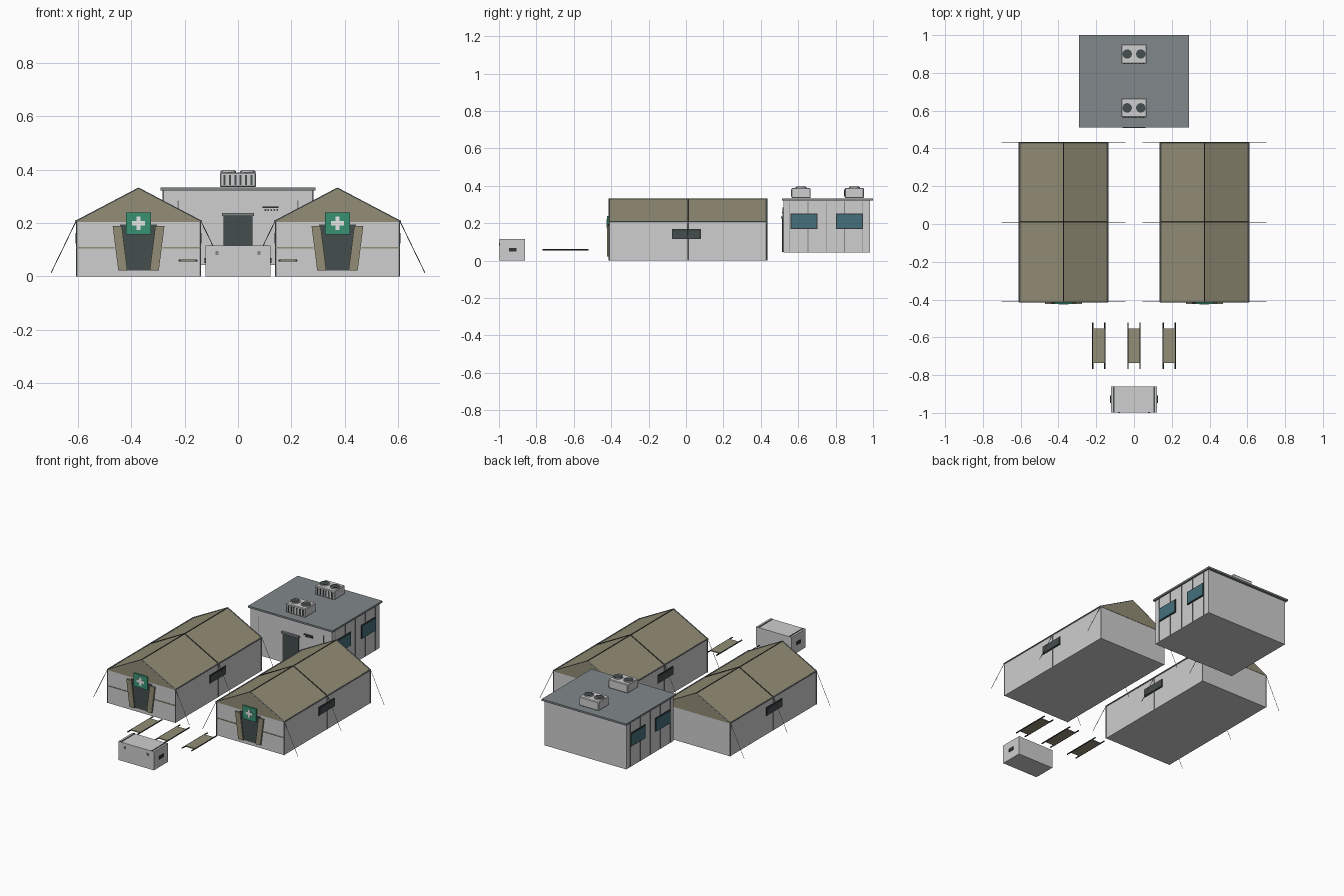
import bpy, bmesh, math
from mathutils import Vector

if "Cube" in bpy.data.objects:
    bpy.data.objects.remove(bpy.data.objects["Cube"])

def material(name, col):
    m = bpy.data.materials.new(name)
    m.diffuse_color = (*col, 1)
    m.use_nodes = True
    m.node_tree.nodes["Principled BSDF"].inputs["Base Color"].default_value = m.diffuse_color
    return m

GREY = material("light grey", (0.62, 0.62, 0.62))
OLIVE = material("olive canvas", (0.29, 0.27, 0.18))
SLATE = material("slate", (0.22, 0.25, 0.26))
DARK = material("charcoal", (0.06, 0.075, 0.075))
BLACK = material("dark trim", (0.03, 0.035, 0.035))
GLASS = material("teal glass", (0.06, 0.16, 0.20))
GREEN = material("green", (0.04, 0.29, 0.17))
WHITE = material("white", (0.85, 0.85, 0.85))
ROPE = material("rope", (0.22, 0.22, 0.20))

def finish(name, bm, mat):
    bmesh.ops.recalc_face_normals(bm, faces=bm.faces)
    me = bpy.data.meshes.new(name)
    bm.to_mesh(me)
    bm.free()
    me.materials.append(mat)
    ob = bpy.data.objects.new(name, me)
    bpy.context.collection.objects.link(ob)
    return ob

def box(name, x, y, z, mat, bevel=0):
    bm = bmesh.new()
    bmesh.ops.create_cube(bm, size=1)
    for v in bm.verts:
        v.co = Vector([sum(r) / 2 + c * abs(r[1] - r[0]) for r, c in zip((x, y, z), v.co)])
    if bevel:
        bmesh.ops.bevel(bm, geom=bm.edges[:], offset=bevel, segments=1, affect='EDGES')
    return finish(name, bm, mat)

def prism(name, profile, y0, y1, mat):
    """Extrude an (x, z) outline along y."""
    bm = bmesh.new()
    f = bm.faces.new([bm.verts.new((x, y0, z)) for x, z in profile])
    r = bmesh.ops.extrude_face_region(bm, geom=[f])
    bmesh.ops.translate(bm, vec=(0, y1 - y0, 0),
                        verts=[g for g in r['geom'] if isinstance(g, bmesh.types.BMVert)])
    return finish(name, bm, mat)

def rod(name, a, b, r, mat, sides=6):
    a, b = Vector(a), Vector(b)
    bm = bmesh.new()
    bmesh.ops.create_cone(bm, cap_ends=True, segments=sides, radius1=r, radius2=r, depth=(b - a).length)
    q = Vector((0, 0, 1)).rotation_difference(b - a)
    for v in bm.verts:
        v.co = q @ v.co + (a + b) / 2
    return finish(name, bm, mat)

# ---- Two ward tents
W, EAVE, RIDGE, Y0, Y1 = 0.232, 0.207, 0.33, -0.412, 0.432
for c in (-0.373, 0.373):
    box("tent_walls", (c - W, c + W), (Y0, Y1), (0, EAVE), GREY)
    prism("tent_roof", [(c - W - .004, EAVE - .003), (c + W + .004, EAVE - .003), (c, RIDGE)],
          Y0 - .002, Y1 + .002, OLIVE)
    rod("ridge_pole", (c, Y0 - .003, RIDGE), (c, Y1 + .003, RIDGE), .002, BLACK)
    for s in (-1, 1):
        e = c + s * (W + .002)
        rod("eave_rail", (e, Y0, EAVE), (e, Y1, EAVE), .004, SLATE)
        for y in (Y0, 0.01, Y1):
            # frame hoops and guy ropes
            rod("frame_rafter", (e, y, EAVE), (c, y, RIDGE), .003, SLATE if y != .01 else BLACK)
            rod("frame_post", (c + s * W, y, 0), (c + s * W, y, EAVE), .003, SLATE)
            rod("guy_rope", (e, y, EAVE), (c + s * .328, y, .013), .0015, ROPE, 4)
        # side window
        x = c + s * W
        box("window_frame", (x - .003, x + .003), (-.076, .08), (.116, .168), BLACK)
        box("window_mesh", (x - .005, x + .005), (-.069, .073), (.122, .162), DARK)
        # door flap, tied back at an angle
        prism("door_flap", [(c + s * .097, .188), (c + s * .063, .188),
                            (c + s * .042, .022), (c + s * .076, .022)], Y0 - .011, Y0 - .001, OLIVE)
        box("wall_seam", (c + s * .09, c + s * W), (Y0 - .003, Y0), (.104, .109), OLIVE)
    box("door_opening", (c - .07, c + .07), (Y0 - .004, Y0), (.022, .195), DARK)
    # medical sign
    box("sign_plate", (c - .047, c + .047), (Y0 - .011, Y0 - .002), (.157, .239), GREEN)
    box("cross_bar", (c - .025, c + .025), (Y0 - .013, Y0 - .01), (.191, .207), WHITE)
    box("cross_post", (c - .008, c + .008), (Y0 - .0132, Y0 - .01), (.174, .224), WHITE)

# ---- Cabin
box("cabin_walls", (-.28, .28), (.52, .985), (.043, .323), GREY)
box("cabin_roof", (-.29, .29), (.512, 1.0), (.322, .333), SLATE)
box("cabin_door", (-.055, .055), (.514, .522), (.045, .228), DARK)
box("door_canopy", (-.06, .06), (.507, .522), (.226, .237), SLATE)
for s in (-1, 1):
    box("front_seam", (s * .222, s * .226), (.517, .521), (.045, .285), SLATE)
    for y in (.555, .652, .75, .848, .945):
        box("side_seam", (s * .279, s * .283), (y - .002, y + .002), (.045, .322), SLATE)
    for y in (.63, .875):
        box("cabin_window_frame", (s * .278, s * .285), (y - .072, y + .072), (.17, .253), BLACK)
        box("cabin_window", (s * .279, s * .287), (y - .067, y + .067), (.175, .248), GLASS)
# wall vent
box("vent_top", (.092, .152), (.512, .521), (.256, .261), DARK)
for i in range(5):
    x = .1 + i * .011
    box("vent_slat", (x, x + .006), (.515, .521), (.245, .253), DARK)

# ---- Rooftop air units
for y in (.615, .9):
    box("air_unit", (-.067, .067), (y - .051, y + .051), (.334, .389), GREY, .004)
    for i in range(6):
        x = -.05 + i * .02
        box("air_unit_slot", (x - .004, x + .004), (y - .054, y - .05), (.342, .38), DARK)
    for x in (-.036, .036):
        rod("fan_ring", (x, y, .386), (x, y, .394), .029, GREY, 20)
        rod("fan", (x, y, .388), (x, y, .396), .025, DARK, 20)

# ---- Stretchers
for c in (-.187, 0, .187):
    box("stretcher_cloth", (c - .032, c + .032), (-.737, -.552), (.056, .062), OLIVE)
    for s in (-1, 1):
        rod("stretcher_pole", (c + s * .032, -.768, .059), (c + s * .032, -.522, .059), .004, BLACK)

# ---- Supply crate
box("crate", (-.122, .122), (-.998, -.86), (0, .115), GREY)
for s in (-1, 1):
    box("crate_strip", (s * .102, s * .11), (-.997, -.861), (.114, .117), DARK)
    box("crate_latch", (s * .074, s * .084), (-1.0, -.996), (.08, .094), SLATE)
    box("crate_handle", (s * .12, s * .126), (-.947, -.907), (.049, .069), BLACK)
